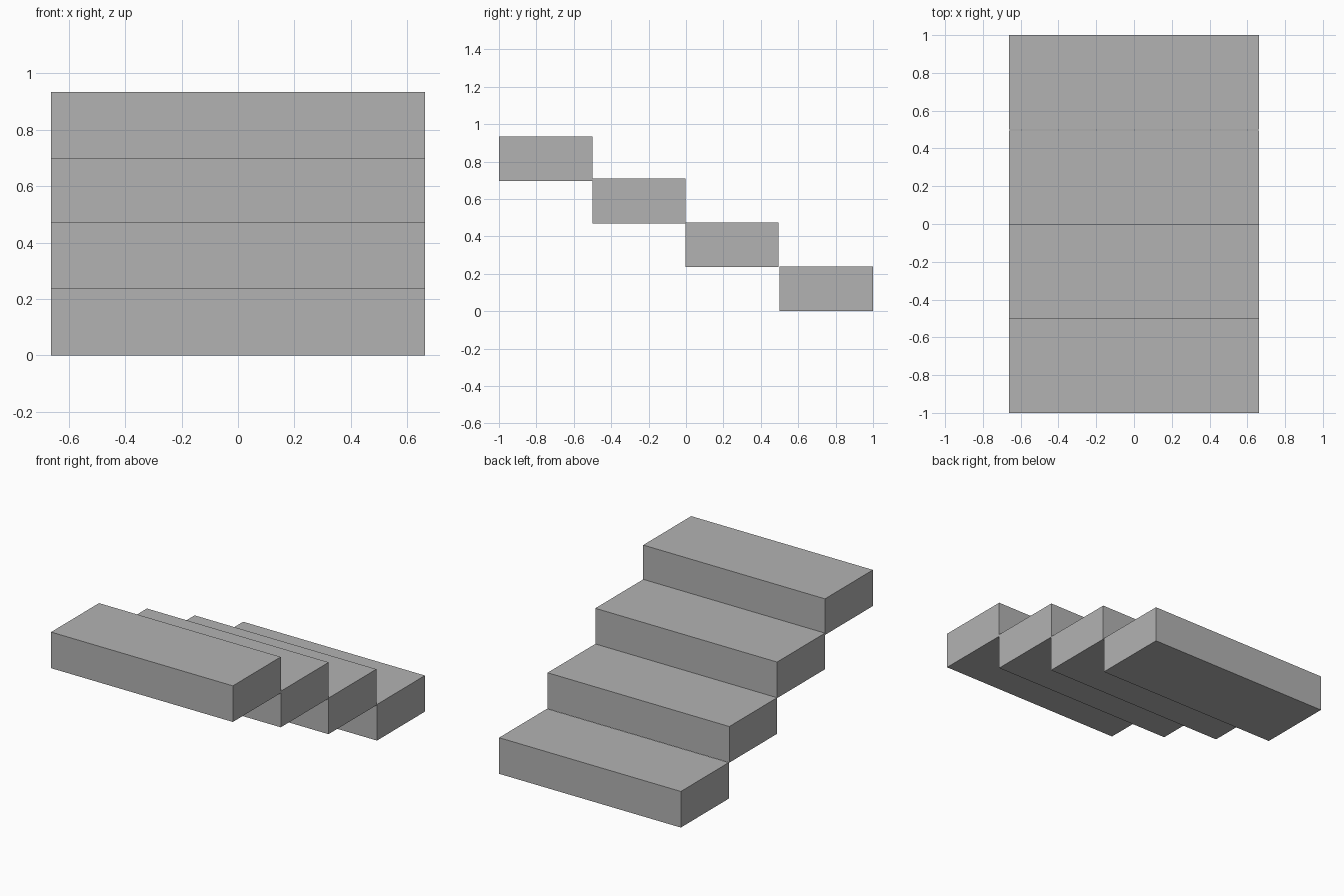
import bpy

cube = bpy.data.objects.get("Cube")
if cube:
    bpy.data.objects.remove(cube, do_unlink=True)

# Plain grey material
grey = bpy.data.materials.new("stone_grey")
grey.use_nodes = True
colour = (0.45, 0.45, 0.45, 1)
grey.diffuse_color = colour
grey.node_tree.nodes["Principled BSDF"].inputs["Base Color"].default_value = colour

WIDTH, DEPTH, HEIGHT = 1.325, 0.499, 0.238


def add_step(name, y, z):
    """Add one solid block, given its front edge and underside."""
    bpy.ops.mesh.primitive_cube_add(size=1, location=(0, y + DEPTH / 2, z + HEIGHT / 2))
    step = bpy.context.object
    step.name = name
    step.scale = (WIDTH, DEPTH, HEIGHT)
    bpy.ops.object.transform_apply(location=False, rotation=False, scale=True)
    step.data.materials.append(grey)


# Flight of four blocks, rising towards the front
steps = [
    ("bottom_step", 0.501, 0),
    ("lower_middle_step", -0.004, 0.235),
    ("upper_middle_step", -0.501, 0.47),
    ("top_step", -1, 0.696),
]
for name, y, z in steps:
    add_step(name, y, z)
